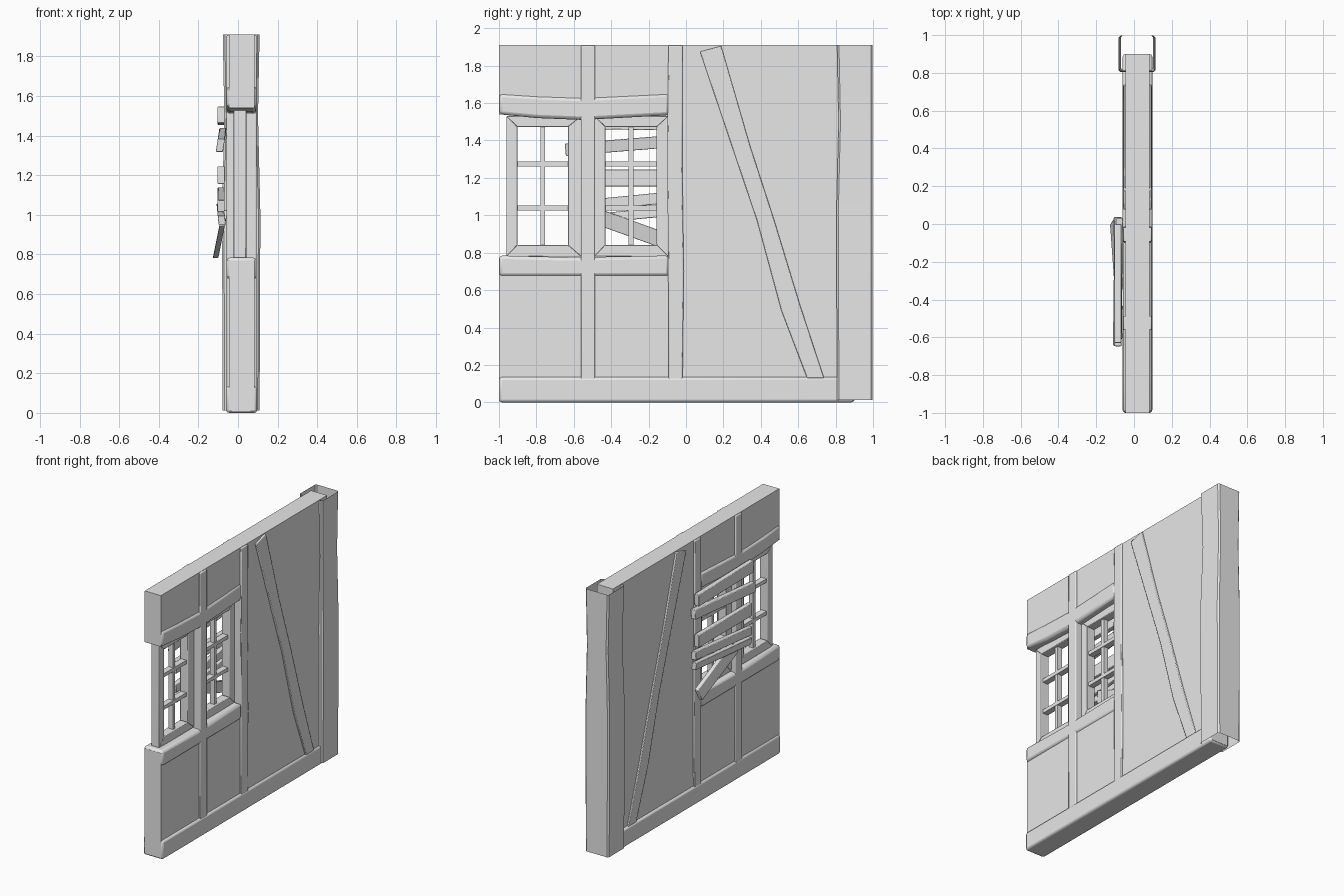
import bpy, bmesh
from mathutils import Vector

if "Cube" in bpy.data.objects:
    bpy.data.objects.remove(bpy.data.objects["Cube"], do_unlink=True)

grey = bpy.data.materials.new("plain_grey")
grey.use_nodes = True
GREY = (0.8, 0.8, 0.8, 1)
grey.diffuse_color = GREY
grey.node_tree.nodes["Principled BSDF"].inputs["Base Color"].default_value = GREY


def finish(name, bm, bevel=0.0):
    """Turn a bmesh into an object with softened, sharp-kept edges."""
    bmesh.ops.recalc_face_normals(bm, faces=bm.faces)
    mesh = bpy.data.meshes.new(name)
    bm.to_mesh(mesh)
    bm.free()
    mesh.materials.append(grey)
    ob = bpy.data.objects.new(name, mesh)
    bpy.context.collection.objects.link(ob)
    if bevel:
        mod = ob.modifiers.new("soft_edges", "BEVEL")
        mod.width = bevel
        mod.segments = 2
        mod.limit_method = "ANGLE"
    bpy.ops.object.select_all(action="DESELECT")
    ob.select_set(True)
    bpy.context.view_layer.objects.active = ob
    bpy.ops.object.shade_smooth_by_angle()
    return ob


def slab(name, outline, x0, x1, bevel=0.0):
    """Extrude a (y, z) outline from x0 to x1."""
    bm = bmesh.new()
    face = bm.faces.new([bm.verts.new((x0, y, z)) for y, z in outline])
    out = bmesh.ops.extrude_face_region(bm, geom=[face])
    moved = [v for v in out["geom"] if isinstance(v, bmesh.types.BMVert)]
    bmesh.ops.translate(bm, verts=moved, vec=(x1 - x0, 0, 0))
    return finish(name, bm, bevel)


def box(name, y0, y1, z0, z1, x0, x1, bevel=0.0):
    return slab(name, [(y0, z0), (y1, z0), (y1, z1), (y0, z1)], x0, x1, bevel)


def plank(name, a, b, width, x0, x1, bevel=0.004, lean=0.0):
    """Straight board between two (y, z) points, optionally leaning out."""
    a, b = Vector(a), Vector(b)
    d = (b - a).normalized()
    n = Vector((-d.y, d.x)) * width / 2
    ob = slab(name, [a - n, b - n, b + n, a + n], x0, x1, bevel)
    mid = (a + b) / 2
    for v in ob.data.vertices:
        v.co.x += lean * (v.co.z - mid.y)
    return ob


TOP = 1.91
BACK, FACE = -0.057, 0.094     # timber faces
WALL = (-0.046, 0.083)         # plaster faces

# Plaster wall with the window band cut from its end
slab("wall_panel", [(-1, 0.01), (0.9, 0.01), (0.9, TOP), (-1, TOP),
                    (-1, 1.54), (-0.09, 1.54), (-0.09, 0.77), (-1, 0.77)], *WALL)

# Horizontal timbers
box("sill_beam", -1, 0.9, 0, 0.135, BACK - 0.003, FACE + 0.003, 0.015)
slab("lower_rail", [(-1, 0.674), (-0.09, 0.674), (-0.09, 0.785), (-0.6, 0.775), (-1, 0.785)],
     BACK, FACE, 0.018)
slab("upper_rail", [(-1, 1.54), (-0.8, 1.52), (-0.55, 1.51), (-0.09, 1.535),
                    (-0.09, 1.65), (-0.55, 1.628), (-0.8, 1.637), (-1, 1.65)],
     BACK, FACE, 0.018)

# Upright studs
box("window_stud", -0.562, -0.487, 0.12, TOP - 0.002, BACK, FACE, 0.006)
slab("middle_stud", [(-0.094, 0.12), (-0.018, 0.12), (-0.012, 0.7), (-0.02, 1.3), (-0.018, TOP - 0.002),
                     (-0.094, TOP - 0.002), (-0.1, 1.3), (-0.095, 0.7)], BACK, FACE, 0.006)

# Slightly bent diagonal brace
slab("diagonal_brace", [(0.647, 0.13), (0.738, 0.13), (0.61, 0.52), (0.47, 0.98), (0.342, 1.374),
                        (0.188, 1.905), (0.075, 1.875), (0.38, 0.97), (0.51, 0.49)],
     BACK, FACE, 0.005)

# Hollow corner post, open at both ends and a little bowed
bm = bmesh.new()
rings = []
for z, bow in ((0.012, 0.0), (0.5, 0.002), (1.0, 0.004), (1.5, -0.008), (TOP, 0.0)):
    x0, x1, y0, y1, c = -0.077 - bow, 0.109 + bow, 0.808 - bow, 0.998, 0.01
    rings.append([bm.verts.new((x, y, z)) for x, y in (
        (x0 + c, y0), (x1 - c, y0), (x1, y0 + c), (x1, y1 - c),
        (x1 - c, y1), (x0 + c, y1), (x0, y1 - c), (x0, y0 + c))])
for low, high in zip(rings, rings[1:]):
    for i in range(8):
        j = (i + 1) % 8
        bm.faces.new((low[i], low[j], high[j], high[i]))
finish("corner_post", bm)


def window(name, y0, y1, i0, i1):
    """Mitred frame plus one upright and two cross glazing bars."""
    z0, z1, j0, j1 = 0.78, 1.53, 0.842, 1.472
    outer = [(y0, z0), (y1, z0), (y1, z1), (y0, z1)]
    inner = [(i0, j0), (i1, j0), (i1, j1), (i0, j1)]
    for k, side in enumerate(("bottom", "right", "top", "left")):
        m = (k + 1) % 4
        slab(f"{name}_frame_{side}", [outer[k], outer[m], inner[m], inner[k]],
             -0.022, 0.042, 0.004)
    mid = (i0 + i1) / 2
    box(f"{name}_upright_bar", mid - 0.013, mid + 0.013, j0 - 0.01, j1 + 0.01, -0.01, 0.025)
    for n, z in enumerate((1.04, 1.275)):
        box(f"{name}_cross_bar_{n + 1}", i0 - 0.01, i1 + 0.01, z - 0.013, z + 0.013, -0.014, 0.029)


window("outer_window", -0.96, -0.56, -0.90, -0.632)
window("inner_window", -0.49, -0.095, -0.43, -0.157)

# Boards nailed across the back of the inner window
boards = [((-0.63, 1.505), (0.0, 1.495), 0.085, 0.0),
          ((-0.645, 1.35), (0.035, 1.405), 0.065, 0.15),
          ((-0.61, 1.20), (0.0, 1.20), 0.09, 0.0),
          ((-0.61, 1.045), (0.035, 1.108), 0.06, 0.0),
          ((-0.61, 0.972), (0.035, 1.032), 0.05, -0.1),
          ((-0.45, 0.985), (0.01, 0.82), 0.085, 0.2)]
for n, (a, b, width, lean) in enumerate(boards):
    plank(f"board_{n + 1}", a, b, width, -0.103, -0.067 if n < 5 else -0.075, lean=lean)
